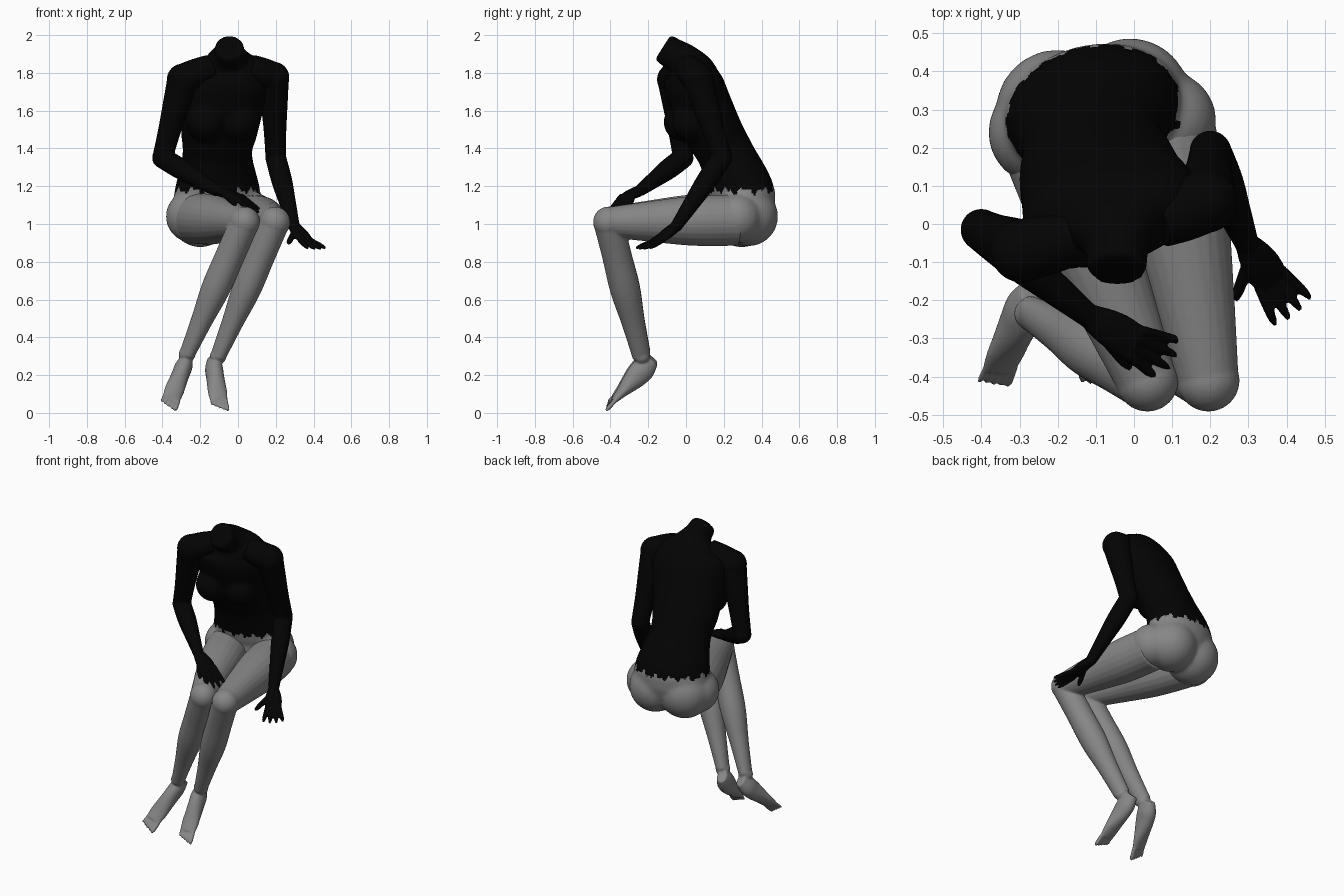
import bpy
import bmesh
import math
from mathutils import Vector, Matrix

cube = bpy.data.objects.get("Cube")
if cube:
    bpy.data.objects.remove(cube, do_unlink=True)

UNIT = 0.01  # shapes are described in hundredths


def make_material(name, value):
    mat = bpy.data.materials.new(name)
    mat.use_nodes = True
    colour = (value, value, value, 1)
    mat.diffuse_color = colour
    mat.node_tree.nodes["Principled BSDF"].inputs["Base Color"].default_value = colour
    return mat


black = make_material("black", 0.001)
grey = make_material("mid grey", 0.24)


def smooth_path(stations, steps=5):
    """Catmull-Rom interpolation through the stations."""
    result = []
    last = len(stations) - 1
    for i in range(last):
        before, start = stations[max(i - 1, 0)], stations[i]
        end, after = stations[i + 1], stations[min(i + 2, last)]
        for k in range(steps):
            t = k / steps
            result.append([
                b + t / 2 * (c - a + t * (2 * a - 5 * b + 4 * c - d + t * (3 * (b - c) + d - a)))
                for a, b, c, d in zip(before, start, end, after)])
    result.append(list(stations[last]))
    return result


def loft(bm, stations, side, segments=24):
    """Closed tube; each station is x, y, z, half width, half depth."""
    path = smooth_path(stations)
    centres = [Vector(p[:3]) * UNIT for p in path]
    rings = []
    for i, (centre, station) in enumerate(zip(centres, path)):
        following = centres[min(i + 1, len(path) - 1)]
        tangent = (following - centres[max(i - 1, 0)]).normalized()
        across = Vector(side)
        across = (across - tangent * across.dot(tangent)).normalized()
        depth = tangent.cross(across)
        width_size, depth_size = station[3] * UNIT, station[4] * UNIT
        ring = []
        for k in range(segments):
            angle = math.tau * k / segments
            offset = across * width_size * math.cos(angle) + depth * depth_size * math.sin(angle)
            ring.append(bm.verts.new(centre + offset))
        rings.append(ring)
    for low, high in zip(rings, rings[1:]):
        for k in range(segments):
            following = (k + 1) % segments
            bm.faces.new((low[k], low[following], high[following], high[k]))
    bm.faces.new(rings[0][::-1])
    bm.faces.new(rings[-1])


def limb(bm, start, end, widths, depths=None, side=(1, 0.3, 0)):
    """Straight tube whose thickness changes evenly from start to end."""
    start, end = Vector(start), Vector(end)
    steps = len(widths) - 1
    stations = [(*start.lerp(end, i / steps), width, depth)
                for i, (width, depth) in enumerate(zip(widths, depths or widths))]
    loft(bm, stations, side)


def ball(bm, centre, radius):
    bmesh.ops.create_uvsphere(bm, u_segments=24, v_segments=16, radius=radius * UNIT,
                              matrix=Matrix.Translation(Vector(centre) * UNIT))


def digit(bm, base, tip, radius):
    """Finger or toe with a rounded tip."""
    limb(bm, base, tip, [radius * s for s in (1, 1, 1, 1, 0.9, 0.5)])


def fused_object(name, bm, mat, voxel, smoothing):
    """Fuse overlapping closed pieces into one smooth skin."""
    bmesh.ops.recalc_face_normals(bm, faces=bm.faces)
    mesh = bpy.data.meshes.new(name)
    bm.to_mesh(mesh)
    bm.free()
    obj = bpy.data.objects.new(name, mesh)
    bpy.context.scene.collection.objects.link(obj)
    remesh = obj.modifiers.new("fuse", "REMESH")
    remesh.mode = "VOXEL"
    remesh.voxel_size = voxel
    soften = obj.modifiers.new("soften", "SMOOTH")
    soften.factor = 0.5
    soften.iterations = smoothing
    graph = bpy.context.evaluated_depsgraph_get()
    skin = bpy.data.meshes.new_from_object(obj.evaluated_get(graph))
    obj.modifiers.clear()
    obj.data = skin
    skin.materials.clear()
    skin.materials.append(mat)
    for poly in skin.polygons:
        poly.use_smooth = True
        poly.material_index = 0
    return obj


# Torso and neck, leaning forward from the hips and turned slightly to one side
body = bmesh.new()
loft(body, [
    (-10, 27, 100, 20, 14), (-11, 30, 114, 23.5, 17), (-11, 21.5, 136, 18.7, 14.7),
    (-10, 15, 148, 20.5, 15), (-8, 8.5, 162, 22, 15.5), (-6, 4, 174, 23.5, 15),
    (-5, 2, 181, 21, 12.5), (-5, -1.5, 186.5, 13, 9.5), (-4.5, -6.5, 189.8, 8.5, 8.5),
    (-4.5, -12.3, 193.5, 7.9, 8)], side=(1, 0.27, 0), segments=40)

# Bust, buttocks and hips
ball(body, (-17, -1.5, 154), 10.5)
ball(body, (0.5, 3, 154), 10.5)
ball(body, (-20, 29.5, 104), 16.3)
ball(body, (-1, 33, 104), 15.8)
ball(body, (-24.5, 24, 104), 13.8)
ball(body, (8.5, 27, 103), 13.2)

body_obj = fused_object("body", body, black, 0.011, 14)
body_obj.data.materials.append(grey)

# Ragged hem: everything below the waistline is grey
for poly in body_obj.data.polygons:
    centre = poly.center
    angle = math.atan2(centre.y - 0.28, centre.x + 0.11)
    hem = 1.175 + 0.012 * math.sin(13 * angle) + 0.009 * math.sin(29 * angle + 1)
    poly.material_index = 0 if centre.z > hem else 1

# Legs: thigh, knee, shin and a foot hanging with the toes down
legs = {
    "right": dict(hip=(-22.5, 24, 103), knee=(3.5, -41, 101), ankle=(-27, -23.5, 31),
                  heel=(-27, -18, 29), toes=(-37, -42, 3.5), side=(0.8, -0.1, -0.5)),
    "left": dict(hip=(7.5, 27, 102), knee=(19.5, -41, 101), ankle=(-10.5, -23.5, 30),
                 heel=(-13.5, -18, 28), toes=(-9.5, -42, 2.5), side=(0.9, -0.1, -0.3))}
for name, leg in legs.items():
    bm = bmesh.new()
    limb(bm, leg["hip"], leg["knee"], (13.5, 13.2, 10.8, 8))
    ball(bm, leg["knee"], 8.2)
    limb(bm, leg["knee"], leg["ankle"], (7.9, 7.7, 7.6, 5.6, 4), (8, 7.8, 8, 6.2, 5))

    side = Vector(leg["side"]).normalized()
    heel, toes = Vector(leg["heel"]), Vector(leg["toes"])
    toe_root = heel.lerp(toes, 0.79)
    limb(bm, heel, heel.lerp(toes, 0.84), (3, 4.6, 4.7, 4.9, 5.2, 4.8),
         (4, 6.2, 6, 4.6, 2.9, 1.6), side)
    ball(bm, leg["ankle"], 4.4)
    for i in range(5):
        spread = side * 2.2 * (i - 2)
        digit(bm, toe_root + spread * 0.9, toes + spread, 0.8 + i * 0.1)
    fused_object(name + "_leg", bm, grey, 0.006, 4)

# Arms: one hand rests over the thigh, the other hangs beside it
arms = {
    "right": dict(collar=(-14, -3, 183), shoulder=(-29.3, -7, 176.5), elbow=(-40, -1.5, 135),
                  wrist=(-12, -24, 118), knuckles=(0, -31, 115), fingertips=(10, -36, 106),
                  thumb_tip=(-1, -38, 110), side=(0.5, 0.85, 0)),
    "left": dict(collar=(6, 0.5, 183), shoulder=(18.8, 6, 177.5), elbow=(20, 19, 135),
                 wrist=(29.5, -5, 99), knuckles=(35.5, -14, 91.5), fingertips=(42, -23.5, 87),
                 thumb_tip=(26.5, -20, 89.5), side=(0.78, 0.6, 0))}
for name, arm in arms.items():
    bm = bmesh.new()
    limb(bm, arm["collar"], arm["shoulder"], (7, 8, 8.2))
    ball(bm, arm["shoulder"], 8.4)
    limb(bm, arm["shoulder"], arm["elbow"], (8.2, 7.1, 6, 5.4))
    ball(bm, arm["elbow"], 5.5)
    limb(bm, arm["elbow"], arm["wrist"], (5.5, 5.5, 4.4, 3.2))
    ball(bm, arm["wrist"], 3.2)

    # Palm, four fanned fingers and a thumb
    side = Vector(arm["side"]).normalized()
    wrist, knuckles = Vector(arm["wrist"]), Vector(arm["knuckles"])
    fingertips = Vector(arm["fingertips"])
    forward = (fingertips - knuckles).normalized()
    limb(bm, wrist, knuckles + forward, (3.2, 4.6, 5.2, 4.8), (2.8, 2.7, 2.3, 1.5), side)
    for i in range(4):
        place = i - 1.5
        reach = forward * (1 - abs(place))
        digit(bm, knuckles + side * 2.5 * place, fingertips + side * 3.9 * place + reach, 1.3)
    digit(bm, wrist.lerp(knuckles, 0.4) - side * 2.5, arm["thumb_tip"], 1.6)
    fused_object(name + "_arm", bm, black, 0.006, 4)
